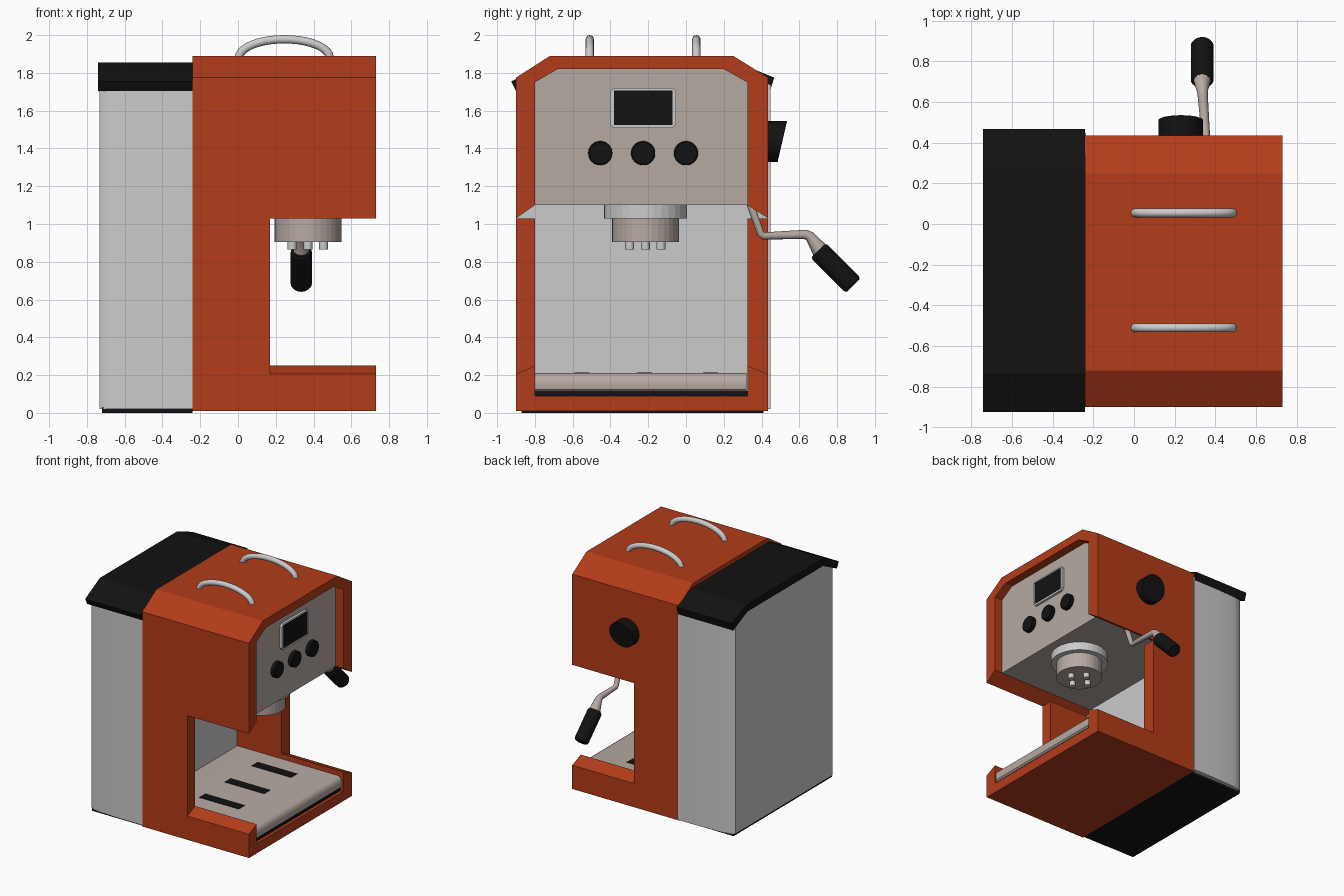
import bpy, bmesh, math
from mathutils import Vector

if "Cube" in bpy.data.objects:
    bpy.data.objects.remove(bpy.data.objects["Cube"])


def material(name, rgb):
    m = bpy.data.materials.new(name)
    m.diffuse_color = (*rgb, 1)
    m.use_nodes = True
    m.node_tree.nodes["Principled BSDF"].inputs["Base Color"].default_value = m.diffuse_color
    return m


ORANGE = material("orange_enamel", (0.45, 0.045, 0.01))
BLACK = material("black_plastic", (0.006, 0.006, 0.006))
STEEL = material("warm_steel", (0.47, 0.40, 0.365))


def finish(name, bm, mat=None, smooth=None):
    bmesh.ops.recalc_face_normals(bm, faces=bm.faces)
    me = bpy.data.meshes.new(name)
    bm.to_mesh(me)
    bm.free()
    ob = bpy.data.objects.new(name, me)
    bpy.context.collection.objects.link(ob)
    if mat:
        me.materials.append(mat)
    if smooth:
        bpy.ops.object.select_all(action='DESELECT')
        ob.select_set(True)
        bpy.context.view_layer.objects.active = ob
        bpy.ops.object.shade_smooth_by_angle(angle=math.radians(smooth))
    return ob


def loft(name, loops, mat=None, smooth=None):
    """Skin matching 3D loops and cap both ends."""
    bm = bmesh.new()
    rings = [[bm.verts.new(p) for p in loop] for loop in loops]
    n = len(rings[0])
    for a, b in zip(rings, rings[1:]):
        for i in range(n):
            j = (i + 1) % n
            bm.faces.new((a[i], a[j], b[j], b[i]))
    bm.faces.new(rings[0])
    bm.faces.new(rings[-1])
    return finish(name, bm, mat, smooth)


def prism(name, axis, pts, a, b, mat=None, smooth=None):
    """Extrude a 2D profile along an axis from a to b."""
    put = {'x': lambda p, t: (t, p[0], p[1]),
           'y': lambda p, t: (p[0], t, p[1])}[axis]
    return loft(name, [[put(p, t) for p in pts] for t in (a, b)], mat, smooth)


def box(name, x0, x1, y0, y1, z0, z1, mat=None):
    return prism(name, 'x', [(y0, z0), (y1, z0), (y1, z1), (y0, z1)], x0, x1, mat)


def rod(name, p, q, radii, mat=None, smooth=30, sides=32):
    """Round bar from p to q; radii is a list of (fraction, radius)."""
    p, q = Vector(p), Vector(q)
    rot = (q - p).to_track_quat('Z', 'Y')
    ang = [2 * math.pi * i / sides for i in range(sides)]
    loops = [[p.lerp(q, f) + rot @ Vector((r * math.cos(t), r * math.sin(t), 0)) for t in ang]
             for f, r in radii]
    return loft(name, loops, mat, smooth)


def tube(name, pts, depth, mat=None, radii=None):
    cu = bpy.data.curves.new(name, 'CURVE')
    cu.dimensions = '3D'
    cu.bevel_depth = depth
    cu.bevel_resolution = 4
    cu.use_fill_caps = True
    sp = cu.splines.new('POLY')
    sp.points.add(len(pts) - 1)
    for i, p in enumerate(pts):
        sp.points[i].co = (*p, 1)
        sp.points[i].radius = radii[i] if radii else 1
    sp.use_smooth = True
    ob = bpy.data.objects.new(name, cu)
    bpy.context.collection.objects.link(ob)
    if mat:
        cu.materials.append(mat)
    return ob


# Orange shell: hood arch, base trough and two side columns
inner = [(0.325, 1.10), (0.325, 1.75), (0.2, 1.82), (-0.68, 1.82), (-0.8, 1.75), (-0.8, 1.10)]
prism("hood", 'x', [(-0.9, 1.03), (-0.9, 1.775), (-0.72, 1.89), (0.25, 1.89),
                    (0.435, 1.775), (0.435, 1.03)] + inner, -0.24, 0.73, ORANGE)
prism("base", 'x', [(-0.9, 0.01), (0.435, 0.01), (0.435, 0.205), (0.325, 0.25), (0.325, 0.09),
                    (-0.8, 0.09), (-0.8, 0.25), (-0.9, 0.205)], -0.24, 0.73, ORANGE)
for name, y0, y1 in (("left_column", -0.9, -0.8), ("right_column", 0.325, 0.435)):
    box(name, -0.24, 0.17, y0, y1, 0.205, 1.03, ORANGE)

# Head block with the control panel face
prism("control_head", 'x', inner, -0.23, 0.66, STEEL)


def octagon(cy, cz, w, h, c):
    return [(cy + sy * (w - dx), cz + sz * (h - dz)) for sy, sz, dx, dz in (
        (-1, -1, 0, c), (-1, -1, c, 0), (1, -1, c, 0), (1, -1, 0, c),
        (1, 1, 0, c), (1, 1, c, 0), (-1, 1, c, 0), (-1, 1, 0, c))]


# Screen and panel knobs
prism("screen_frame", 'x', octagon(-0.227, 1.615, 0.175, 0.106, 0.02), 0.66, 0.68)
box("screen", 0.66, 0.684, -0.382, -0.072, 1.525, 1.708, BLACK)
for i, y in enumerate((-0.454, -0.227, 0.0)):
    rod(f"panel_knob_{i + 1}", (0.65, y, 1.375), (0.695, y, 1.375),
        [(0, 0.064), (0.9, 0.064), (1, 0.058)], BLACK)

# Brew group with four nozzles
gx, gy = 0.37, -0.215
rod("group_collar", (gx, gy, 1.11), (gx, gy, 1.03), [(0, 0.22), (1, 0.22)], None, None)
rod("group_head", (gx, gy, 1.03), (gx, gy, 0.905), [(0, 0.177), (1, 0.177)], STEEL, None)
for i in range(4):
    a = i * math.pi / 2
    x, y = gx + 0.083 * math.cos(a), gy + 0.083 * math.sin(a)
    rod(f"nozzle_{i + 1}", (x, y, 0.91), (x, y, 0.865), [(0, 0.024), (1, 0.024)], None, 30, 16)

# Drip tray with slots
box("tray_gap", -0.23, 0.705, -0.8, 0.325, 0.085, 0.115, BLACK)
prism("drip_tray", 'y', [(-0.23, 0.11), (0.70, 0.11), (0.718, 0.125), (0.722, 0.15),
                         (0.718, 0.18), (0.705, 0.2), (0.685, 0.21), (-0.23, 0.21)],
      -0.8, 0.32, STEEL, 35)
for i, y in enumerate((-0.55, -0.22, 0.13)):
    box(f"tray_slot_{i + 1}", 0.06, 0.42, y - 0.04, y + 0.04, 0.2, 0.213, BLACK)

# Water tank: sides taper slightly toward the back
def tank_loop(x, d):
    return [(x, y, z) for y, z in ((-0.9 + d, 0.02), (-0.9 + d, 1.735), (-0.73, 1.81),
                                   (0.27, 1.81), (0.447 - d, 1.735), (0.447 - d, 0.02))]


loft("water_tank", [tank_loop(-0.235, 0), tank_loop(-0.45, 0), tank_loop(-0.64, 0.008),
                    tank_loop(-0.70, 0.02), tank_loop(-0.733, 0.045)], None, 30)
box("tank_foot", -0.72, -0.24, -0.87, 0.41, 0.0, 0.03, BLACK)

# Bent lid sheet over the tank
prism("tank_lid", 'x', [(-0.925, 1.755), (-0.735, 1.855), (0.27, 1.855), (0.467, 1.775),
                        (0.447, 1.71), (0.26, 1.795), (-0.72, 1.795), (-0.9, 1.705)],
      -0.742, -0.24, BLACK)

# Arched cup-rail handles
for name, y in (("front_handle", -0.51), ("rear_handle", 0.055)):
    arc = [(0.245 - 0.24 * math.cos(t), y, 1.88 + 0.098 * math.sin(t))
           for t in (math.pi * i / 20 for i in range(21))]
    tube(name, arc, 0.022)

# Steam dial on the side, its face cut at a slant
ring = [(0.11 * math.cos(2 * math.pi * i / 32), 0.108 * math.sin(2 * math.pi * i / 32))
        for i in range(32)]
loft("steam_dial", [[(0.23 + u, 0.42, 1.437 + v) for u, v in ring],
                    [(0.23 + u, 0.51 + v * 0.23, 1.437 + v) for u, v in ring]], BLACK, 30)

# Steam wand with black grip
tube("steam_wand", [(0.36, 0.335, 1.12), (0.357, 0.395, 0.95), (0.355, 0.41, 0.937),
                    (0.338, 0.63, 0.945), (0.336, 0.655, 0.935), (0.335, 0.72, 0.845)],
     0.025, STEEL, [0.8, 0.8, 0.8, 1.0, 1.1, 1.9])
rod("wand_grip", (0.335, 0.70, 0.86), (0.335, 0.885, 0.675),
    [(0, 0.048), (0.05, 0.056), (0.95, 0.056), (1, 0.048)], BLACK)
